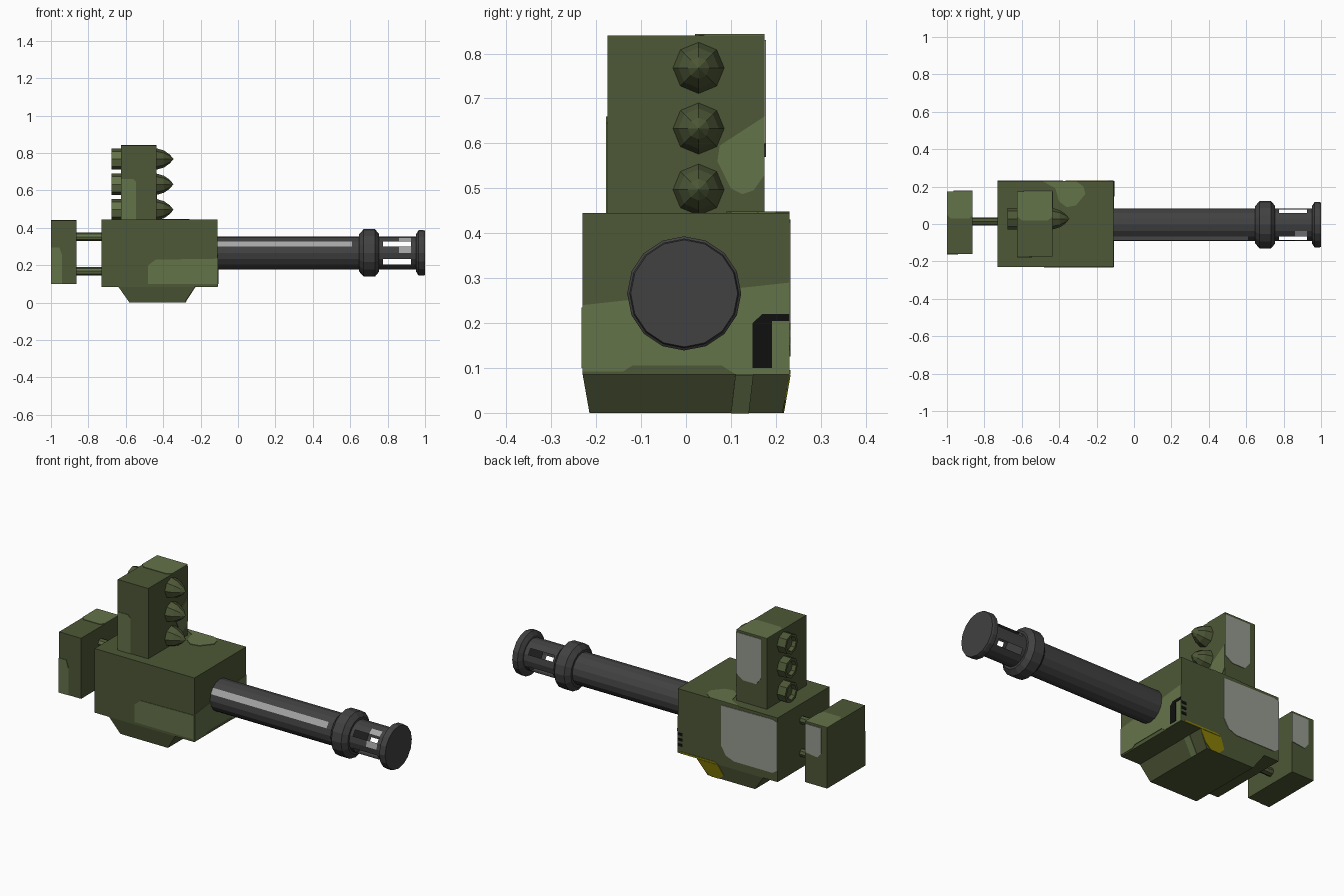
import bpy, bmesh, math
from mathutils import Vector

if "Cube" in bpy.data.objects:
    bpy.data.objects.remove(bpy.data.objects["Cube"])


def srgb(r, g, b):
    def lin(c):
        c /= 255
        return c / 12.92 if c <= 0.04045 else ((c + 0.055) / 1.055) ** 2.4
    return (lin(r), lin(g), lin(b), 1)


def material(name, rgb):
    m = bpy.data.materials.new(name)
    m.diffuse_color = srgb(*rgb)
    m.use_nodes = True
    m.node_tree.nodes["Principled BSDF"].inputs["Base Color"].default_value = m.diffuse_color
    return m


DARK = material("dark green", (77, 87, 54))
LIGHT = material("light green", (100, 115, 73))
METAL = material("gunmetal", (65, 65, 66))
GREY = material("pale grey", (150, 155, 142))
SHINE = material("worn metal", (165, 165, 165))
YELLOW = material("yellow", (136, 128, 6))
BLACK = material("black", (16, 16, 16))


def finish(name, bm, mats, fix=True):
    if fix:
        bmesh.ops.recalc_face_normals(bm, faces=bm.faces[:])
    me = bpy.data.meshes.new(name)
    bm.to_mesh(me)
    bm.free()
    for m in mats:
        me.materials.append(m)
    ob = bpy.data.objects.new(name, me)
    bpy.context.collection.objects.link(ob)
    return ob


def block(name, x, y, z, mat=DARK, foot=None):
    """Box from ranges; foot = (x range, y range) of a tapered underside."""
    bm = bmesh.new()
    fx, fy = foot or (x, y)
    lower = [bm.verts.new((fx[i], fy[j], z[0])) for i, j in ((0, 0), (1, 0), (1, 1), (0, 1))]
    upper = [bm.verts.new((x[i], y[j], z[1])) for i, j in ((0, 0), (1, 0), (1, 1), (0, 1))]
    bm.faces.new(lower)
    bm.faces.new(upper)
    for i in range(4):
        j = (i + 1) % 4
        bm.faces.new((lower[i], lower[j], upper[j], upper[i]))
    return finish(name, bm, [mat])


def lathe(name, profile, sides, cy, cz, mats, rule=None, caps=True):
    """Turn (x, radius) points about an x axis. rule(segment, side) -> material index, None = hole."""
    bm = bmesh.new()
    rings = []
    for x, r in profile:
        n = 1 if r == 0 else sides
        rings.append([bm.verts.new((x, cy + r * math.cos(2 * math.pi * k / sides),
                                    cz + r * math.sin(2 * math.pi * k / sides))) for k in range(n)])
    for s in range(len(rings) - 1):
        a, b = rings[s], rings[s + 1]
        for k in range(sides):
            idx = rule(s, k) if rule else 0
            if idx is None:
                continue
            j = (k + 1) % sides
            if len(b) == 1:
                f = bm.faces.new((a[k], a[j], b[0]))
            else:
                f = bm.faces.new((a[k], a[j], b[j], b[k]))
            f.material_index = idx
    if caps:
        for ring in (rings[0], rings[-1]):
            if len(ring) > 1:
                bm.faces.new(ring)
    # the sides wind inward or outward together, so only closed parts are recalculated
    if not caps:
        for f in bm.faces:
            c = f.calc_center_median() - Vector((0, cy, cz))
            f.normal_update()
            if f.normal.dot(Vector((0, c.y, c.z))) < 0:
                f.normal_flip()
    return finish(name, bm, mats, caps)


def patch(name, pts, out, mat, t=0.003):
    """Thin paint plate on a surface, facing roughly towards out."""
    bm = bmesh.new()
    f = bm.faces.new([bm.verts.new(p) for p in pts])
    f.normal_update()
    n = f.normal.copy()
    if n.dot(Vector(out)) < 0:
        n = -n
    ext = bmesh.ops.extrude_face_region(bm, geom=[f])
    for v in ext["geom"]:
        if isinstance(v, bmesh.types.BMVert):
            v.co += n * t
    return finish(name, bm, [mat])


def paint(name, axis, at, sign, pts, mat, t=0.003):
    """Plate on an axis-aligned face; pts are the other two coordinates in order."""
    out = [0, 0, 0]
    out[axis] = sign
    full = []
    for p in pts:
        q = list(p)
        q.insert(axis, at)
        full.append(q)
    return patch(name, full, out, mat, t)


# main housing and tapered underside
block("housing", (-0.73, -0.11), (-0.23, 0.23), (0.085, 0.445))
block("underside", (-0.64, -0.23), (-0.23, 0.23), (0, 0.085),
      foot=((-0.58, -0.285), (-0.215, 0.215)))

# rocket box on top, rear counterweight and its two rods
block("rocket_box", (-0.625, -0.435), (-0.175, 0.175), (0.44, 0.84))
block("rear_block", (-1.0, -0.863), (-0.16, 0.175), (0.10, 0.44))
for i, z in enumerate((0.168, 0.352)):
    lathe(f"rear_rod_{i + 1}", [(-0.87, 0.022), (-0.72, 0.022)], 8, 0.013, z, [DARK, LIGHT],
          lambda s, k: 1 if k in (3, 4) else 0)

# rockets: recessed tail, body, pointed nose
for i, z in enumerate((0.497, 0.633, 0.768)):
    lathe(f"rocket_{i + 1}",
          [(-0.655, 0.036), (-0.675, 0.042), (-0.675, 0.057), (-0.435, 0.057),
           (-0.395, 0.045), (-0.365, 0.024), (-0.345, 0)],
          8, 0.028, z, [DARK, LIGHT], lambda s, k: 1 if s == 2 and k in (3, 4) else 0)

# barrel, collar, slotted vent tube and end cap
CY, CZ = -0.004, 0.266
lathe("barrel", [(-0.13, 0.088), (0.61, 0.088), (0.66, 0.088)], 16, CY, CZ, [METAL, SHINE],
      lambda s, k: 1 if k == 6 and s == 0 else 0)
lathe("collar", [(0.648, 0.10), (0.672, 0.127), (0.732, 0.127), (0.755, 0.10)],
      16, CY, CZ, [METAL])


def vent_rule(s, k):
    if s in (1, 2) and k in (1, 6, 9, 14):
        return None
    return 1 if s == 2 and k in (5, 7) else 0


lathe("vent_tube", [(0.75, 0.088), (0.775, 0.088), (0.86, 0.088), (0.925, 0.088), (0.965, 0.088)],
      16, CY, CZ, [METAL, SHINE], vent_rule, caps=False)
lathe("end_cap", [(0.952, 0.10), (0.966, 0.122), (0.99, 0.122), (1.0, 0.119)],
      16, CY, CZ, [METAL])

# light green camouflage: front side
paint("camo_housing_front", 1, -0.23, -1,
      [(-0.48, 0.10), (-0.11, 0.10), (-0.11, 0.235), (-0.44, 0.23), (-0.48, 0.20)], LIGHT)
paint("camo_box_front", 1, -0.175, -1,
      [(-0.625, 0.445), (-0.545, 0.445), (-0.545, 0.645), (-0.56, 0.66), (-0.625, 0.66)], LIGHT)
paint("camo_rear_front", 1, -0.16, -1,
      [(-1, 0.10), (-0.94, 0.10), (-0.94, 0.25), (-0.955, 0.295), (-1, 0.295)], LIGHT)

# light green camouflage: tops
paint("camo_box_top", 2, 0.84, 1,
      [(-0.625, 0.04), (-0.60, 0.02), (-0.46, 0.02), (-0.435, 0.04), (-0.435, 0.175), (-0.625, 0.175)], LIGHT)
paint("camo_housing_top", 2, 0.445, 1,
      [(-0.49, 0.23), (-0.42, 0.19), (-0.40, 0.12), (-0.36, 0.09), (-0.31, 0.10),
       (-0.26, 0.16), (-0.27, 0.20), (-0.31, 0.23)], LIGHT)
paint("camo_rear_top", 2, 0.44, 1,
      [(-1, 0.05), (-0.98, 0.03), (-0.88, 0.03), (-0.863, 0.05), (-0.863, 0.175), (-1, 0.175)], LIGHT)

# light green camouflage: muzzle side
paint("camo_housing_right", 0, -0.11, 1,
      [(-0.23, 0.092), (-0.14, 0.092), (-0.12, 0.105), (0.08, 0.105), (0.11, 0.086), (0.23, 0.086),
       (0.23, 0.29), (-0.23, 0.24)], LIGHT)
paint("camo_box_right", 0, -0.435, 1,
      [(0.07, 0.56), (0.10, 0.50), (0.125, 0.487), (0.15, 0.495), (0.175, 0.53),
       (0.175, 0.66), (0.075, 0.595)], LIGHT)
patch("camo_underside_right",
      [(-0.23, 0.11, 0.085), (-0.23, 0.15, 0.085), (-0.285, 0.14, 0), (-0.285, 0.10, 0)],
      (1, 0, -1), LIGHT)

# black bracket mark at the corner
paint("mark_bracket_right", 0, -0.11, 1,
      [(0.148, 0.10), (0.192, 0.10), (0.192, 0.205), (0.23, 0.205), (0.23, 0.22),
       (0.17, 0.22), (0.148, 0.20)], BLACK, 0.005)
for i, z in enumerate((0.125, 0.155, 0.185)):
    paint(f"mark_tick_{i + 1}", 1, 0.23, 1,
          [(-0.11, z), (-0.14, z), (-0.14, z + 0.014), (-0.11, z + 0.014)], BLACK)

# pale grey areas on the back side
paint("grey_housing_back", 1, 0.23, 1,
      [(-0.38, 0.425), (-0.38, 0.20), (-0.41, 0.15), (-0.46, 0.13), (-0.70, 0.13),
       (-0.73, 0.15), (-0.73, 0.42), (-0.70, 0.43)], GREY)
paint("grey_box_back", 1, 0.175, 1,
      [(-0.435, 0.83), (-0.435, 0.60), (-0.48, 0.57), (-0.56, 0.57), (-0.59, 0.61),
       (-0.59, 0.83)], GREY)
paint("grey_rear_back", 1, 0.175, 1,
      [(-0.863, 0.43), (-0.863, 0.27), (-0.94, 0.26), (-0.965, 0.29), (-0.965, 0.43)], GREY)

# yellow strip along the lower back edge
paint("yellow_edge", 1, 0.23, 1,
      [(-0.13, 0.086), (-0.36, 0.086), (-0.34, 0.096), (-0.13, 0.096)], YELLOW)
patch("yellow_underside",
      [(-0.23, 0.23, 0.085), (-0.36, 0.23, 0.085), (-0.39, 0.22, 0.028), (-0.36, 0.215, 0),
       (-0.31, 0.215, 0), (-0.27, 0.22, 0.028)], (0, 1, -0.2), YELLOW)
